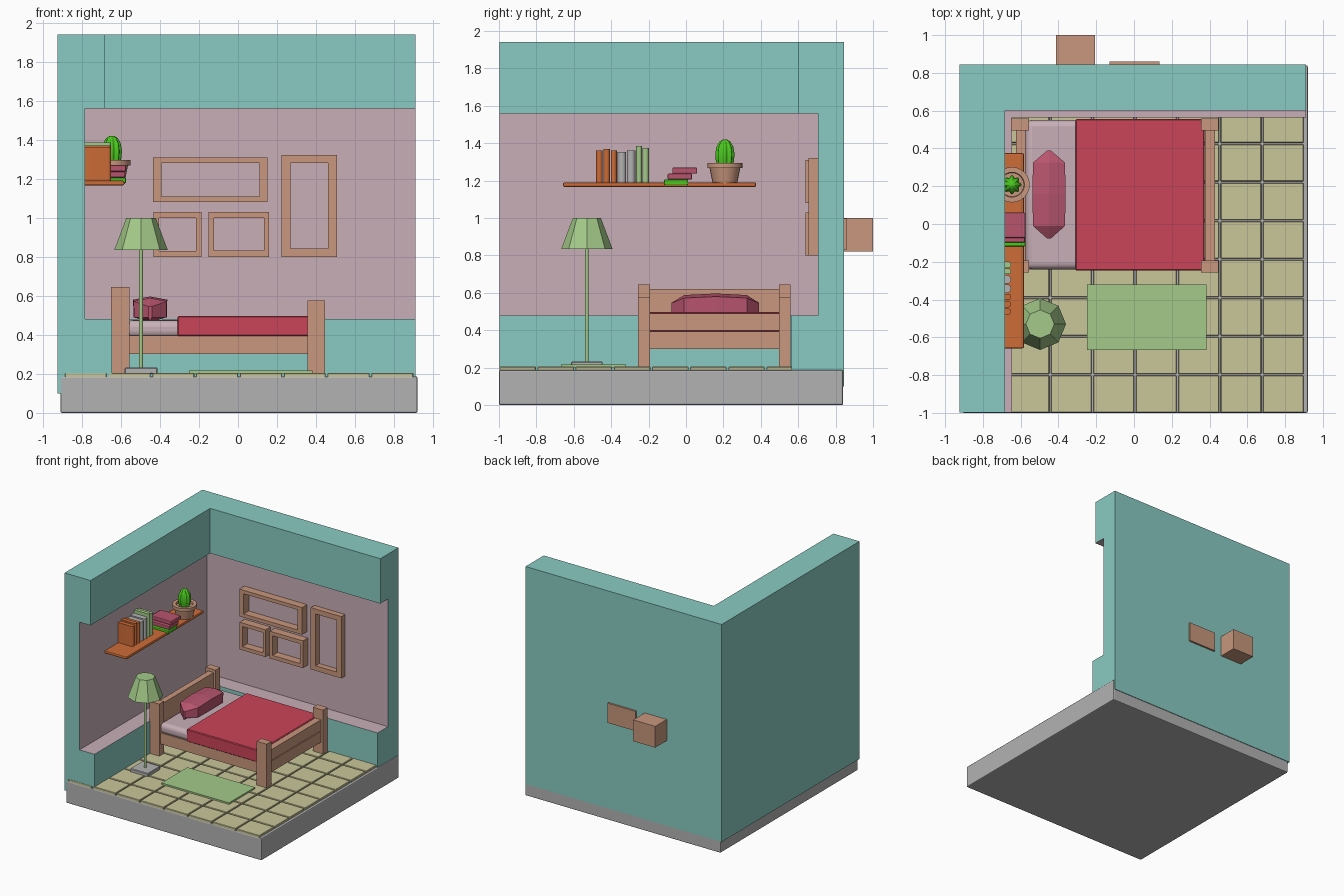
import bpy, bmesh, math

if "Cube" in bpy.data.objects:
    bpy.data.objects.remove(bpy.data.objects["Cube"])

def material(name, r, g, b):
    m = bpy.data.materials.new(name)
    m.diffuse_color = (r, g, b, 1)
    m.use_nodes = True
    m.node_tree.nodes["Principled BSDF"].inputs["Base Color"].default_value = m.diffuse_color
    return m

TEAL = material("teal", .25, .60, .54)
PINK = material("pale_pink", .58, .43, .48)
GREY = material("grey", .45, .45, .45)
TAN = material("tan", .59, .565, .32)
WOOD = material("wood", .58, .31, .205)
RED = material("crimson", .60, .058, .098)
GREEN = material("soft_green", .37, .59, .25)
ORANGE = material("orange", .61, .15, .038)
LIME = material("bright_green", .07, .58, .013)
ROSE = material("rose", .48, .09, .155)

def finish(name, bm, *mats):
    bmesh.ops.recalc_face_normals(bm, faces=bm.faces[:])
    me = bpy.data.meshes.new(name)
    bm.to_mesh(me)
    bm.free()
    for m in mats:
        me.materials.append(m)
    ob = bpy.data.objects.new(name, me)
    bpy.context.scene.collection.objects.link(ob)
    return ob

def add_box(bm, x, y, z):
    vs = bmesh.ops.create_cube(bm, size=1)["verts"]
    for v in vs:
        v.co = [lo + (c + .5) * (hi - lo) for c, (lo, hi) in zip(v.co, (x, y, z))]

def bevel(ob, width, segments=1):
    md = ob.modifiers.new("bevel", 'BEVEL')
    md.width, md.segments = width, segments
    return ob

def smooth(ob, angle=40):
    bpy.ops.object.select_all(action='DESELECT')
    ob.select_set(True)
    bpy.context.view_layer.objects.active = ob
    bpy.ops.object.shade_smooth_by_angle(angle=math.radians(angle))

def box(name, mat, x, y, z, bev=0, seg=1):
    bm = bmesh.new()
    add_box(bm, x, y, z)
    ob = finish(name, bm, mat)
    return bevel(ob, bev, seg) if bev else ob

def loft(bm, rings, closed_ends=True):
    rows = [[bm.verts.new(p) for p in r] for r in rings]
    n = len(rows[0])
    for a, b in zip(rows, rows[1:]):
        for i in range(n):
            bm.faces.new((a[i], a[(i + 1) % n], b[(i + 1) % n], b[i]))
    if closed_ends:
        bm.faces.new(rows[0])
        bm.faces.new(rows[-1])

def lathe(name, mat, cx, cy, profile, n, ripple=0, lobes=0):
    bm = bmesh.new()
    rings = []
    for r, z in profile:
        ring = []
        for i in range(n):
            a = math.tau * i / n
            rr = r * (1 + ripple * math.cos(lobes * a))
            ring.append((cx + rr * math.cos(a), cy + rr * math.sin(a), z))
        rings.append(ring)
    loft(bm, rings)
    return finish(name, bm, mat)

# Base slab and floor tiles
box("base_slab", GREY, (-.91, .92), (-1, .84), (0, .187), .008, 2)
bm = bmesh.new()
for i in range(8):
    for j in range(9):
        x, y = -.888 + i * .2245, -.998 + j * .204
        add_box(bm, (x, x + .215), (y, y + .195), (.18, .205))
bevel(finish("floor_tiles", bm, TAN), .003)

# Walls: one stepped profile swept around the corner, recess painted pink
prof = [(0, .1), (.28, .1), (.28, .48), (.14, .48), (.14, 1.56), (.243, 1.56), (.243, 1.94), (0, 1.94)]
X0, Y1 = -.925, .845
bm = bmesh.new()
loft(bm, [[(X0 + d, -.997, z) for d, z in prof],
          [(X0 + d, Y1 - d, z) for d, z in prof],
          [(.91, Y1 - d, z) for d, z in prof]])
for f in bm.faces:
    f.material_index = int(all(.47 < v.co.z < 1.57 for v in f.verts))
finish("walls", bm, TEAL, PINK)

# Bed frame
for y0, y1, side in ((-.257, -.193, "front"), (.496, .558, "back")):
    box("head_post_" + side, WOOD, (-.65, -.557), (y0, y1), (.205, .645))
    box("foot_post_" + side, WOOD, (.355, .447), (y0, y1), (.2, .575))
    box("side_rail_" + side, WOOD, (-.6, .4), (y0 + .015, y1 - .012), (.303, .397))
box("headboard", WOOD, (-.625, -.575), (-.2, .5), (.3, .62))
box("foot_rail_lower", WOOD, (.375, .43), (-.2, .5), (.3, .392))
box("foot_rail_upper", WOOD, (.375, .43), (-.2, .5), (.398, .49))

# Bedding
smooth(box("mattress", PINK, (-.574, .374), (-.24, .55), (.385, .475), .035, 4))
box("blanket", RED, (-.31, .374), (-.247, .556), (.392, .497), .006)
bm = bmesh.new()
sections = ((-.078, .1, .545), (-.01, 1, .572), (.16, 1.03, .58), (.325, 1, .572), (.39, .1, .545))
loft(bm, [[(-.45 - .083 * w, y, .49), (-.45 - .085 * w, y, zt), (-.45, y, zt + .016 * w),
           (-.45 + .085 * w, y, zt), (-.45 + .083 * w, y, .49), (-.45, y, .465)]
          for y, w, zt in sections])
finish("pillow", bm, ROSE)

# Rug
box("rug", GREEN, (-.25, .383), (-.667, -.32), (.2, .218))

# Floor lamp
LX, LY = -.497, -.53
box("lamp_base", GREY, (LX - .084, LX + .084), (LY - .084, LY + .084), (.2, .232), .004)
smooth(lathe("lamp_pole", GREEN, LX, LY, [(.01, .225), (.01, .9)], 12))
lathe("lamp_shade", GREEN, LX, LY, [(.137, .835), (.075, 1.0)], 8)

# Wall shelf
box("shelf", ORANGE, (-.79, -.582), (-.658, .375), (1.166, 1.19), .008, 2)

# Upright books with rounded spines
books = [(-.480, .034, 1.36, ORANGE), (-.441, .034, 1.37, ORANGE), (-.402, .032, 1.36, ORANGE),
         (-.365, .045, 1.352, GREY), (-.316, .045, 1.36, GREY),
         (-.266, .030, 1.385, GREEN), (-.233, .034, 1.375, GREEN)]
for k, (y, w, top, mat) in enumerate(books):
    r = w / 2
    outline = [(-.79, y), (-.79, y + w)]
    for i in range(9):
        a = math.pi / 2 - math.pi * i / 8
        outline.append((-.65 - r + r * math.cos(a), y + r + r * math.sin(a)))
    bm = bmesh.new()
    loft(bm, [[(px, py, z) for px, py in outline] for z in (1.185, top)])
    smooth(finish("upright_book_%d" % k, bm, mat))

# Stacked books
box("stacked_book_low", LIME, (-.765, -.574), (-.118, .012), (1.176, 1.206), .006, 2)
box("stacked_book_mid", ROSE, (-.765, -.578), (-.098, .032), (1.206, 1.237), .006, 2)
box("stacked_book_top", ROSE, (-.765, -.574), (-.073, .06), (1.237, 1.27), .006, 2)

# Cactus in a pot with an open rim
CX, CY = -.646, .208
smooth(lathe("pot", WOOD, CX, CY, [(.066, 1.188), (.082, 1.268), (.094, 1.268), (.094, 1.295),
                                   (.066, 1.295), (.063, 1.278)], 24), 35)
cactus = [(.034, 1.27), (.043, 1.31), (.045, 1.345), (.039, 1.382), (.026, 1.408), (.01, 1.42)]
smooth(lathe("cactus", LIME, CX, CY, cactus, 48, .14, 8), 60)

# Picture frames: (x range, z range, side border, top border, front y)
frames = [(-.435, .152, 1.08, 1.31, .042, .03, .638), (-.432, -.188, .80, 1.03, .026, .03, .638),
          (-.15, .16, .80, 1.03, .026, .032, .638), (.222, .508, .80, 1.322, .046, .042, .655)]
for k, (x0, x1, z0, z1, bx, bz, y) in enumerate(frames):
    outer = [(x0, z0), (x1, z0), (x1, z1), (x0, z1)]
    inner = [(x0 + bx, z0 + bz), (x1 - bx, z0 + bz), (x1 - bx, z1 - bz), (x0 + bx, z1 - bz)]
    rings = [[(px, yy, pz) for px, pz in loop] for loop, yy in
             ((outer, .706), (outer, y), (inner, y), (inner, .706), (outer, .706))]
    bm = bmesh.new()
    loft(bm, rings, closed_ends=False)
    bmesh.ops.remove_doubles(bm, verts=bm.verts[:], dist=1e-5)
    finish("picture_frame_%d" % k, bm, WOOD)

# Frame backings that come out behind the wall
box("deep_backing", WOOD, (-.412, -.206), (.72, 1.0), (.82, 1.0))
box("shallow_backing", WOOD, (-.13, .134), (.72, .861), (.832, .998))
